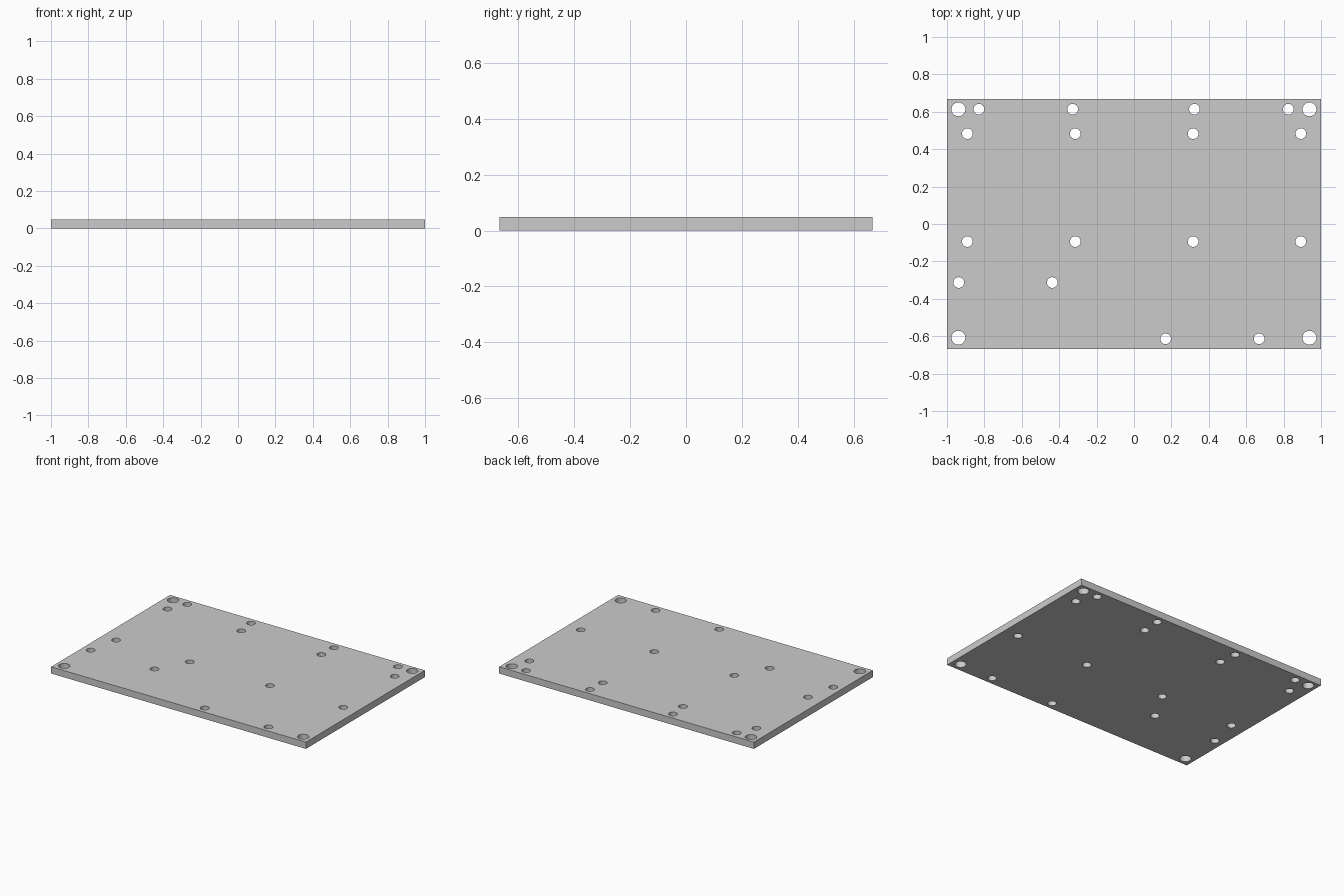
import bpy, bmesh
from math import cos, sin, tau, radians

if "Cube" in bpy.data.objects:
    bpy.data.objects.remove(bpy.data.objects["Cube"])

W, D, T = 1.0, 0.667, 0.048          # half width, half depth, thickness
BIG_R, SMALL_R, SIDES = 0.037, 0.0285, 48

curve = bpy.data.curves.new("mounting_plate", "CURVE")
curve.dimensions = "2D"
curve.fill_mode = "BOTH"
curve.extrude = T / 2


def add_loop(points):
    """Closed outline; loops inside the border become holes."""
    s = curve.splines.new("POLY")
    s.points.add(len(points) - 1)
    for p, (x, y) in zip(s.points, points):
        p.co = (x, y, 0, 1)
    s.use_cyclic_u = True


def add_hole(x, y, r):
    add_loop([(x + r * cos(tau * i / SIDES), y + r * sin(tau * i / SIDES))
              for i in range(SIDES)])


# plate border
add_loop([(-W, -D), (W, -D), (W, D), (-W, D)])

# large corner holes
for x in (-0.939, 0.938):
    for y in (-0.608, 0.613):
        add_hole(x, y, BIG_R)

# small holes: back edge row
for x in (-0.829, -0.328, 0.323, 0.825):
    add_hole(x, 0.614, SMALL_R)

# small holes: two square patterns of four
for x in (-0.891, -0.314, 0.316, 0.892):
    for y in (0.483, -0.094):
        add_hole(x, y, SMALL_R)

# small holes: left pair and front edge pair
for x, y in ((-0.937, -0.313), (-0.437, -0.313), (0.169, -0.614), (0.669, -0.614)):
    add_hole(x, y, SMALL_R)

plate = bpy.data.objects.new("mounting_plate", curve)
bpy.context.collection.objects.link(plate)
bpy.context.view_layer.objects.active = plate
plate.select_set(True)
bpy.ops.object.convert(target="MESH")
plate = bpy.context.object

# weld caps to walls and rest the plate on the ground
bm = bmesh.new()
bm.from_mesh(plate.data)
bmesh.ops.remove_doubles(bm, verts=bm.verts, dist=1e-5)
bmesh.ops.recalc_face_normals(bm, faces=bm.faces)
bmesh.ops.translate(bm, verts=bm.verts, vec=(0, 0, T / 2))
bm.to_mesh(plate.data)
bm.free()
bpy.ops.object.shade_smooth_by_angle(angle=radians(30))
